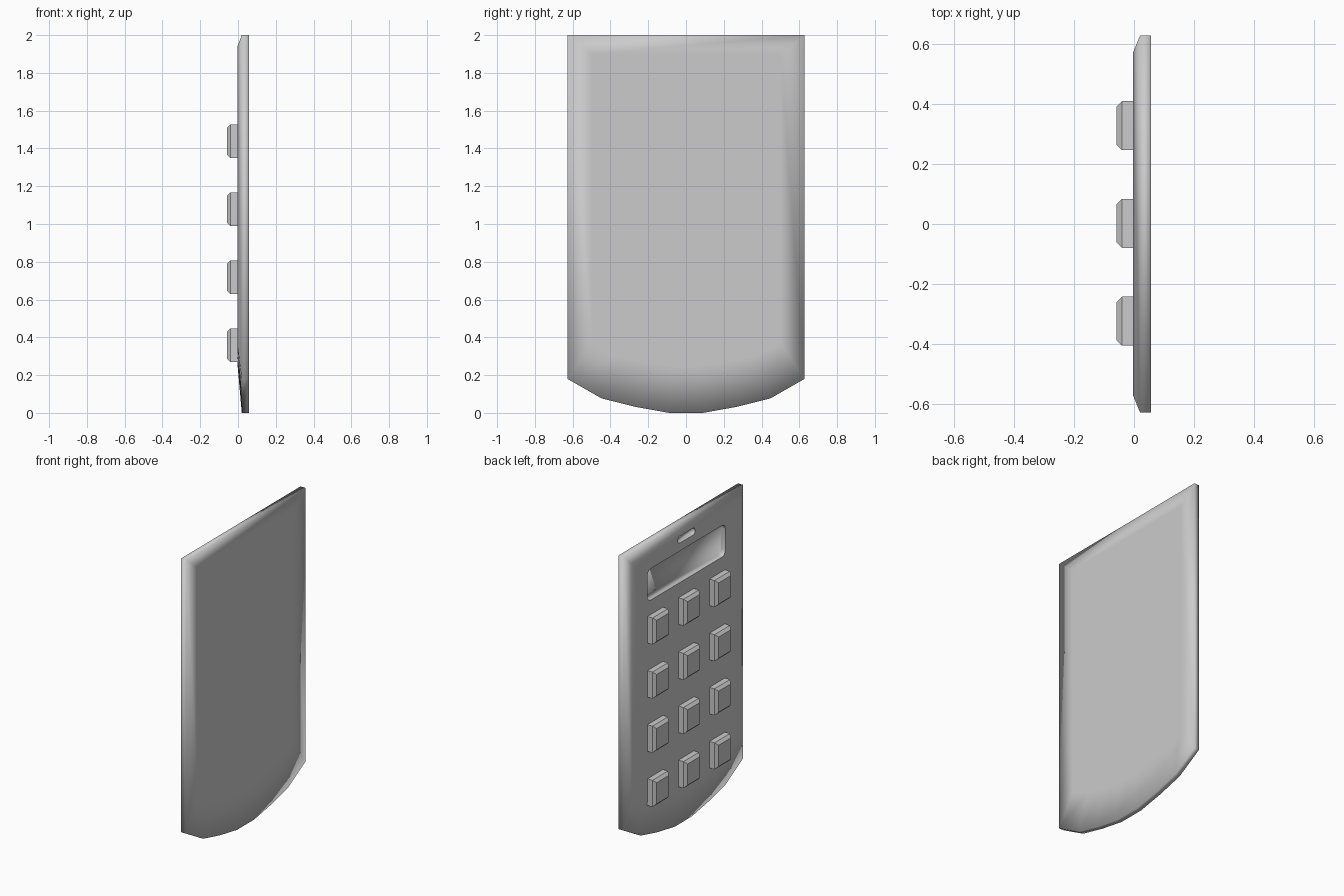
import bpy
import bmesh
from mathutils import Matrix

cube = bpy.data.objects.get("Cube")
if cube:
    bpy.data.objects.remove(cube, do_unlink=True)

grey = bpy.data.materials.new("light_grey")
grey.use_nodes = True
colour = (0.6, 0.6, 0.6, 1)
grey.diffuse_color = colour
grey.node_tree.nodes["Principled BSDF"].inputs["Base Color"].default_value = colour

FACE_X = -0.003  # plane of the keypad face


def make_object(name, bm):
    bmesh.ops.recalc_face_normals(bm, faces=bm.faces)
    mesh = bpy.data.meshes.new(name)
    bm.to_mesh(mesh)
    bm.free()
    mesh.materials.append(grey)
    obj = bpy.data.objects.new(name, mesh)
    bpy.context.collection.objects.link(obj)
    return obj


def block(bm, x0, x1, y, z, width, height):
    matrix = Matrix.Translation(((x0 + x1) / 2, y, z)) @ Matrix.Diagonal((x1 - x0, width, height, 1))
    bmesh.ops.create_cube(bm, size=1, matrix=matrix)


# Body: rings of the same outline, flat at the top and bowed at the bottom
def ring(bm, x, half_width, top, bottom, rise):
    bow = [(1, 1), (0.714, 0.43), (0.43, 0.18), (0.143, 0)]
    half = [(half_width * w, bottom + rise * h) for w, h in bow]
    points = [(half_width, top)] + half
    points += [(-y, z) for y, z in reversed(points)]
    return [bm.verts.new((x, y, z)) for y, z in points]


bm = bmesh.new()
rings = [
    ring(bm, 0.057, 0.5, 1.9, 0.25, 0.12),
    ring(bm, 0.057, 0.628, 2, 0, 0.18),
    ring(bm, 0.02, 0.628, 2, 0, 0.18),
    ring(bm, FACE_X, 0.572, 1.94, 0.26, 0.1),
    ring(bm, FACE_X, 0.48, 1.86, 0.32, 0.06),
]
for a, b in zip(rings, rings[1:]):
    for i in range(len(a)):
        j = (i + 1) % len(a)
        bm.faces.new((a[i], a[j], b[j], b[i]))
bm.faces.new(rings[0])
bm.faces.new(rings[-1])
body = make_object("body", bm)


# Screen recess and small slot, cut with rounded blocks
def cut_recess(name, z, width, height, depth, radius):
    bm = bmesh.new()
    block(bm, FACE_X - 0.1, FACE_X + depth, 0, z, width, height)
    corners = [e for e in bm.edges if abs(e.verts[0].co.x - e.verts[1].co.x) > 0.01]
    bmesh.ops.bevel(bm, geom=corners, offset=radius, segments=3, profile=0.5, affect='EDGES')
    cutter = make_object(name, bm)
    cutter.hide_render = True
    mod = body.modifiers.new(name, 'BOOLEAN')
    mod.operation = 'DIFFERENCE'
    mod.solver = 'EXACT'
    mod.object = cutter
    bpy.context.view_layer.objects.active = body
    bpy.ops.object.modifier_apply(modifier=name)
    bpy.data.objects.remove(cutter, do_unlink=True)


cut_recess("screen_recess", 1.727, 0.82, 0.21, 0.03, 0.035)
cut_recess("slot_recess", 1.908, 0.18, 0.046, 0.02, 0.02)

# Smooth body, with crisp rims where the recesses meet the face
bm = bmesh.new()
bm.from_mesh(body.data)
for face in bm.faces:
    face.smooth = True
for edge in bm.edges:
    in_face = all(abs(v.co.x - FACE_X) < 0.001 for v in edge.verts)
    if in_face and abs(edge.verts[0].co.y) < 0.45 and edge.calc_face_angle(0) > 1:
        edge.smooth = False
bm.to_mesh(body.data)
bm.free()

# Keypad: three columns and four rows of chamfered keys
for row in range(4):
    for col in range(3):
        bm = bmesh.new()
        block(bm, -0.058, 0.005, (col - 1) * 0.326 + 0.002, 0.358 + row * 0.36, 0.163, 0.177)
        front = [e for e in bm.edges if all(v.co.x < -0.05 for v in e.verts)]
        bmesh.ops.bevel(bm, geom=front, offset=0.018, segments=1, affect='EDGES')
        make_object(f"key_row{row + 1}_column{col + 1}", bm)
